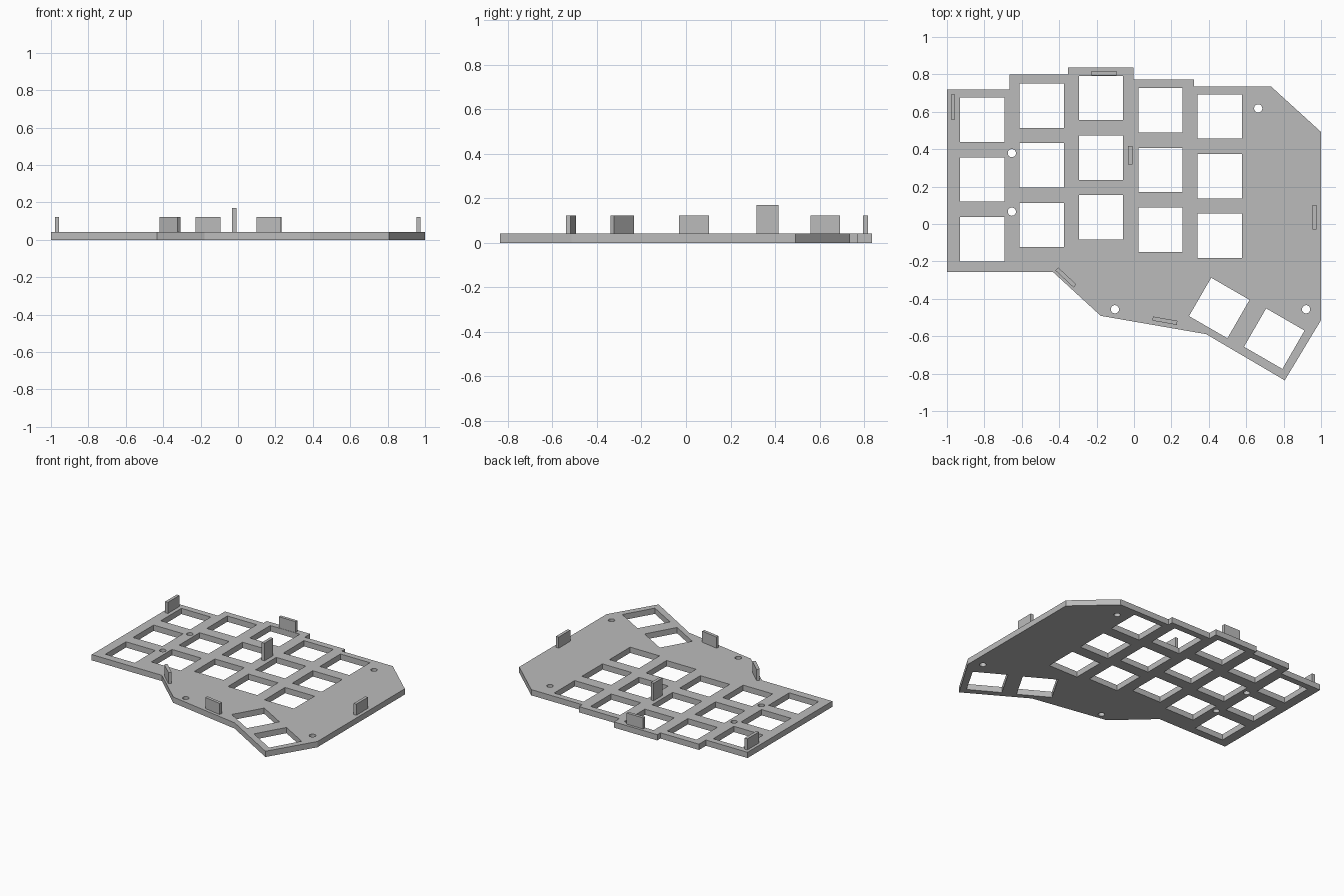
import bpy, bmesh
from math import cos, sin, pi, radians
from mathutils import Vector, Matrix

cube = bpy.data.objects.get("Cube")
if cube:
    bpy.data.objects.remove(cube, do_unlink=True)

THICK = 0.042     # plate thickness
KEY = 0.237       # side of a key opening
PITCH_X, PITCH_Y = 0.3175, 0.319

grey = bpy.data.materials.new("plain grey")
grey.use_nodes = True
colour = (0.5, 0.5, 0.5, 1)
grey.diffuse_color = colour
grey.node_tree.nodes["Principled BSDF"].inputs["Base Color"].default_value = colour


def square(x, y, angle=0):
    turn = Matrix.Rotation(radians(angle), 2)
    h = KEY / 2
    return [Vector((x, y)) + turn @ Vector(c) for c in ((-h, -h), (h, -h), (h, h), (-h, h))]


def circle(x, y, r=0.022, n=32):
    return [(x + r * cos(2 * pi * i / n), y + r * sin(2 * pi * i / n)) for i in range(n)]


# Plate outline with stepped back edge
outline = [
    (-1, 0.72), (-0.665, 0.72), (-0.665, 0.80), (-0.354, 0.80), (-0.354, 0.836),
    (-0.004, 0.836), (-0.004, 0.773), (0.321, 0.773), (0.321, 0.736), (0.732, 0.736),
    (1, 0.492), (1, -0.514), (0.806, -0.836), (0.386, -0.589), (-0.178, -0.491),
    (-0.434, -0.256), (-1, -0.256)]
loops = [outline]

# Staggered key columns
for col, top in enumerate((0.557, 0.633, 0.674, 0.608, 0.575)):
    for row in range(3):
        loops.append(square(-0.811 + col * PITCH_X, top - row * PITCH_Y))

# Thumb keys and screw holes
loops += [square(0.456, -0.449, -30), square(0.75, -0.613, -30)]
for x, y in ((0.664, 0.618), (-0.653, 0.379), (-0.653, 0.066), (-0.102, -0.456), (0.92, -0.456)):
    loops.append(circle(x, y))

# Fill the flat shape and give it thickness
curve = bpy.data.curves.new("plate_profile", "CURVE")
curve.dimensions = "2D"
curve.fill_mode = "BOTH"
curve.extrude = THICK / 2
for pts in loops:
    spline = curve.splines.new("POLY")
    spline.points.add(len(pts) - 1)
    for p, (x, y) in zip(spline.points, pts):
        p.co = (x, y, 0, 1)
    spline.use_cyclic_u = True
profile = bpy.data.objects.new("plate_profile", curve)
bpy.context.collection.objects.link(profile)
mesh = bpy.data.meshes.new_from_object(profile.evaluated_get(bpy.context.evaluated_depsgraph_get()))
bpy.data.objects.remove(profile, do_unlink=True)

bm = bmesh.new()
bm.from_mesh(mesh)
bmesh.ops.remove_doubles(bm, verts=bm.verts, dist=0.0001)
bmesh.ops.translate(bm, verts=bm.verts, vec=(0, 0, THICK / 2))
bmesh.ops.recalc_face_normals(bm, faces=bm.faces)
for f in bm.faces:
    f.smooth = False
bm.to_mesh(mesh)
bm.free()
mesh.materials.clear()
mesh.materials.append(grey)
plate = bpy.data.objects.new("switch_plate", mesh)
bpy.context.collection.objects.link(plate)


# Upright tabs standing on the plate
def tab(name, x, y, angle, length=0.133, top=0.123):
    bpy.ops.mesh.primitive_cube_add(size=1, location=(x, y, (THICK + top) / 2),
                                    rotation=(0, 0, radians(angle)))
    ob = bpy.context.object
    ob.name = name
    ob.scale = (length, 0.022, top - THICK)
    ob.data.materials.append(grey)


tab("right_edge_tab", -0.967, 0.625, 90)
tab("back_tab", -0.16, 0.806, 0)
tab("centre_tab", -0.02, 0.367, 90, 0.099, 0.17)
tab("left_edge_tab", 0.965, 0.036, 90)
tab("diagonal_tab", -0.364, -0.286, -43)
tab("front_tab", 0.165, -0.517, -10)
